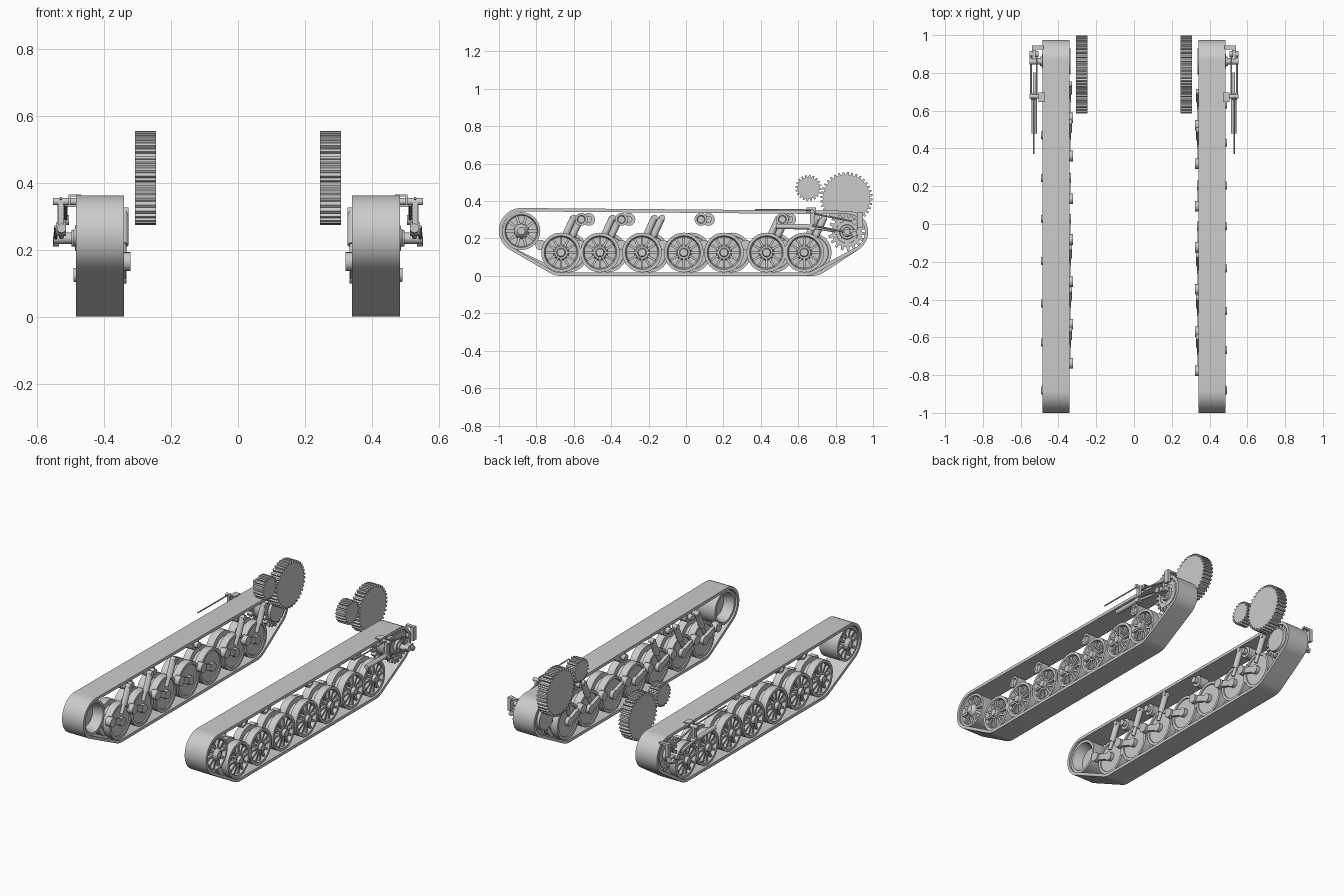
import bpy, bmesh, math
from mathutils import Vector, Matrix

if "Cube" in bpy.data.objects:
    bpy.data.objects.remove(bpy.data.objects["Cube"])

steel = bpy.data.materials.new("plain_grey")
steel.diffuse_color = (0.6, 0.6, 0.6, 1)
steel.use_nodes = True
steel.node_tree.nodes["Principled BSDF"].inputs["Base Color"].default_value = steel.diffuse_color


def finish(bm, name, side, smooth=True):
    """Flip to the chosen side, clean up and link the part."""
    for v in bm.verts:
        v.co.x *= side
    bmesh.ops.recalc_face_normals(bm, faces=bm.faces)
    me = bpy.data.meshes.new(name)
    bm.to_mesh(me)
    bm.free()
    me.materials.append(steel)
    ob = bpy.data.objects.new(name + ("_right" if side > 0 else "_left"), me)
    bpy.context.collection.objects.link(ob)
    if smooth:
        bpy.ops.object.select_all(action='DESELECT')
        ob.select_set(True)
        bpy.context.view_layer.objects.active = ob
        bpy.ops.object.shade_smooth_by_angle(angle=math.radians(30))
    return ob


def lathe(bm, profile, y, z, n=40):
    """Spin an (x, radius) profile around an axis along x."""
    rings = []
    for x, r in profile:
        if r == 0:
            rings.append([bm.verts.new((x, y, z))] * n)
        else:
            rings.append([bm.verts.new((x, y + r * math.cos(2 * math.pi * i / n),
                                        z + r * math.sin(2 * math.pi * i / n))) for i in range(n)])
    for a, b in zip(rings, rings[1:]):
        for i in range(n):
            j = (i + 1) % n
            bm.faces.new(dict.fromkeys((a[i], a[j], b[j], b[i])))


def disc(bm, x0, x1, r, y, z, n=24):
    lathe(bm, [(x0, 0), (x0, r), (x1, r), (x1, 0)], y, z, n)


def rod(bm, a, b, r, n=14):
    a, b = Vector(a), Vector(b)
    d = b - a
    m = Matrix.Translation((a + b) / 2) @ d.to_track_quat('Z', 'Y').to_matrix().to_4x4()
    bmesh.ops.create_cone(bm, cap_ends=True, segments=n, radius1=r, radius2=r, depth=d.length, matrix=m)


def box(bm, c, size, angle=0):
    m = Matrix.Translation(c) @ Matrix.Rotation(angle, 4, 'X') @ Matrix.Diagonal((*size, 1))
    bmesh.ops.create_cube(bm, size=1, matrix=m)


def ribs(bm, count, r0, r1, x0, x1, width, y, z):
    for i in range(count):
        a = 2 * math.pi * i / count
        r = (r0 + r1) / 2
        box(bm, ((x0 + x1) / 2, y + r * math.cos(a), z + r * math.sin(a)),
            (x1 - x0, r1 - r0, width), a)


def gear(bm, x0, x1, r, depth, teeth, y, z):
    """Toothed disc extruded along x."""
    pts = []
    for i in range(teeth):
        for f, rr in ((0, r - depth), (0.4, r - depth), (0.5, r), (0.9, r)):
            a = 2 * math.pi * (i + f) / teeth
            pts.append((y + rr * math.cos(a), z + rr * math.sin(a)))
    a, b = [[bm.verts.new((x, *p)) for p in pts] for x in (x0, x1)]
    bm.faces.new(a)
    bm.faces.new(b)
    for i in range(len(pts)):
        j = (i + 1) % len(pts)
        bm.faces.new((a[i], a[j], b[j], b[i]))


WHEELS = [-0.668, -0.46, -0.235, -0.012, 0.203, 0.43, 0.632]
SHOCKED = (0, 1, 2, 5, 6)
ROLLERS = (-0.56, -0.345, 0.08, 0.515)
IDLER = (-0.88, 0.24)
SPROCKET = (0.861, 0.235)
X0, X1 = 0.341, 0.485

for s in (1, -1):
    shift = 0 if s > 0 else 0.04
    wheels = [w + shift for w in WHEELS]

    # Track belt wrapped around the end wheels
    circles = [(-0.88, 0.243, 0.12), (0.861, 0.235, 0.113),
               (wheels[0], 0.125, 0.125), (wheels[-1], 0.125, 0.125)]
    bm = bmesh.new()
    loops = []
    N = 112
    for i in range(N):
        a = 2 * math.pi * (i + 0.5) / N
        c, d = math.cos(a), math.sin(a)
        y, z, r = max(circles, key=lambda k: k[0] * c + k[1] * d + k[2])
        loops.append([bm.verts.new((x, y + q * c, z + q * d))
                      for x, q in ((X0, r), (X1, r), (X1, r - 0.018), (X0, r - 0.018))])
    for i in range(N):
        a, b = loops[i], loops[(i + 1) % N]
        for k in range(4):
            m = (k + 1) % 4
            bm.faces.new((a[k], a[m], b[m], b[k]))
    finish(bm, "track_belt", s)

    for i, w in enumerate(wheels):
        # Twin road wheel with ribbed outer face
        bm = bmesh.new()
        lathe(bm, [(0.356, 0), (0.356, 0.088), (0.35, 0.09), (0.35, 0.106), (0.395, 0.106),
                   (0.395, 0.075), (0.43, 0.075), (0.43, 0.106), (0.475, 0.106), (0.475, 0.09),
                   (0.455, 0.083), (0.455, 0.042), (0.475, 0.034), (0.475, 0.024),
                   (0.492, 0.02), (0.492, 0)], w, 0.125)
        ribs(bm, 12, 0.03, 0.084, 0.45, 0.472, 0.012, w, 0.125)
        finish(bm, f"road_wheel_{i + 1}", s)

        # Trailing arm with pivot and axle bosses
        bm = bmesh.new()
        disc(bm, 0.333, 0.36, 0.026, w, 0.125)
        disc(bm, 0.322, 0.36, 0.028, w - 0.11, 0.165)
        box(bm, (0.345, w - 0.055, 0.145), (0.02, 0.117, 0.036), math.atan2(-0.04, 0.11))
        finish(bm, f"swing_arm_{i + 1}", s)

        # Shock absorber
        if i in SHOCKED:
            bm = bmesh.new()
            rod(bm, (0.345, w, 0.17), (0.345, w + 0.04, 0.25), 0.011)
            rod(bm, (0.345, w + 0.022, 0.215), (0.345, w + 0.066, 0.31), 0.018)
            disc(bm, 0.328, 0.36, 0.015, w + 0.068, 0.312)
            finish(bm, f"shock_absorber_{i + 1}", s)

    # Return rollers
    for i, y in enumerate(ROLLERS):
        bm = bmesh.new()
        lathe(bm, [(0.345, 0), (0.345, 0.018), (0.37, 0.018), (0.37, 0.034), (0.43, 0.034),
                   (0.43, 0.022), (0.418, 0.018), (0.418, 0)], y + shift, 0.302, 28)
        finish(bm, f"return_roller_{i + 1}", s)

    # Front idler, dished on the inside and ribbed outside
    bm = bmesh.new()
    lathe(bm, [(0.41, 0), (0.41, 0.068), (0.352, 0.086), (0.352, 0.101), (0.475, 0.101),
               (0.475, 0.088), (0.455, 0.082), (0.455, 0.042), (0.478, 0.034),
               (0.492, 0.02), (0.492, 0)], *IDLER)
    ribs(bm, 10, 0.03, 0.084, 0.45, 0.472, 0.014, *IDLER)
    finish(bm, "front_idler", s)

    # Rear drive sprocket
    bm = bmesh.new()
    for x in (0.352, 0.445):
        gear(bm, x, x + 0.028, 0.101, 0.02, 18, *SPROCKET)
    lathe(bm, [(0.336, 0), (0.336, 0.068), (0.36, 0.074), (0.476, 0.074), (0.476, 0.06),
               (0.462, 0.056), (0.462, 0.042), (0.488, 0.038), (0.488, 0.026),
               (0.498, 0.024), (0.498, 0)], *SPROCKET)
    ribs(bm, 10, 0.03, 0.06, 0.46, 0.474, 0.01, *SPROCKET)
    finish(bm, "drive_sprocket", s)

    # Large and small gears beside the belt
    bm = bmesh.new()
    gear(bm, 0.245, 0.308, 0.14, 0.014, 36, 0.858, 0.415)
    finish(bm, "large_gear", s, False)
    bm = bmesh.new()
    gear(bm, 0.245, 0.308, 0.07, 0.012, 20, 0.655, 0.47)
    finish(bm, "small_gear", s, False)

    # Outer linkage: cylinder, long thin rod, twin links and end brackets
    bm = bmesh.new()
    rod(bm, (0.528, 0.48, 0.265), (0.528, 0.66, 0.262), 0.014)
    rod(bm, (0.528, 0.66, 0.262), (0.528, 0.80, 0.24), 0.008)
    finish(bm, "linkage_cylinder", s)
    bm = bmesh.new()
    rod(bm, (0.53, 0.37, 0.355), (0.53, 0.67, 0.352), 0.004, 8)
    finish(bm, "linkage_thin_rod", s)
    bm = bmesh.new()
    rod(bm, (0.48, 0.675, 0.345), (0.553, 0.675, 0.345), 0.011)
    rod(bm, (0.515, 0.675, 0.262), (0.545, 0.675, 0.262), 0.02)
    box(bm, (0.53, 0.675, 0.305), (0.016, 0.024, 0.08))
    finish(bm, "linkage_crank", s)
    bm = bmesh.new()
    for x, z in ((0.515, 0.335), (0.545, 0.27)):
        rod(bm, (x, 0.675, z), (x, 0.9, z - 0.045), 0.005, 10)
        rod(bm, (x - 0.009, 0.9, z - 0.045), (x + 0.009, 0.9, z - 0.045), 0.015)
    finish(bm, "linkage_links", s)
    bm = bmesh.new()
    rod(bm, (0.485, *SPROCKET), (0.552, *SPROCKET), 0.017)
    box(bm, (0.525, 0.885, 0.232), (0.03, 0.06, 0.03))
    box(bm, (0.53, 0.93, 0.3), (0.02, 0.03, 0.08))
    box(bm, (0.51, 0.935, 0.335), (0.06, 0.02, 0.012))
    finish(bm, "linkage_end_bracket", s)
    bm = bmesh.new()
    box(bm, (0.488, 0.67, 0.363), (0.036, 0.05, 0.005))
    box(bm, (0.504, 0.67, 0.35), (0.005, 0.05, 0.03))
    finish(bm, "linkage_mount_plate", s)
